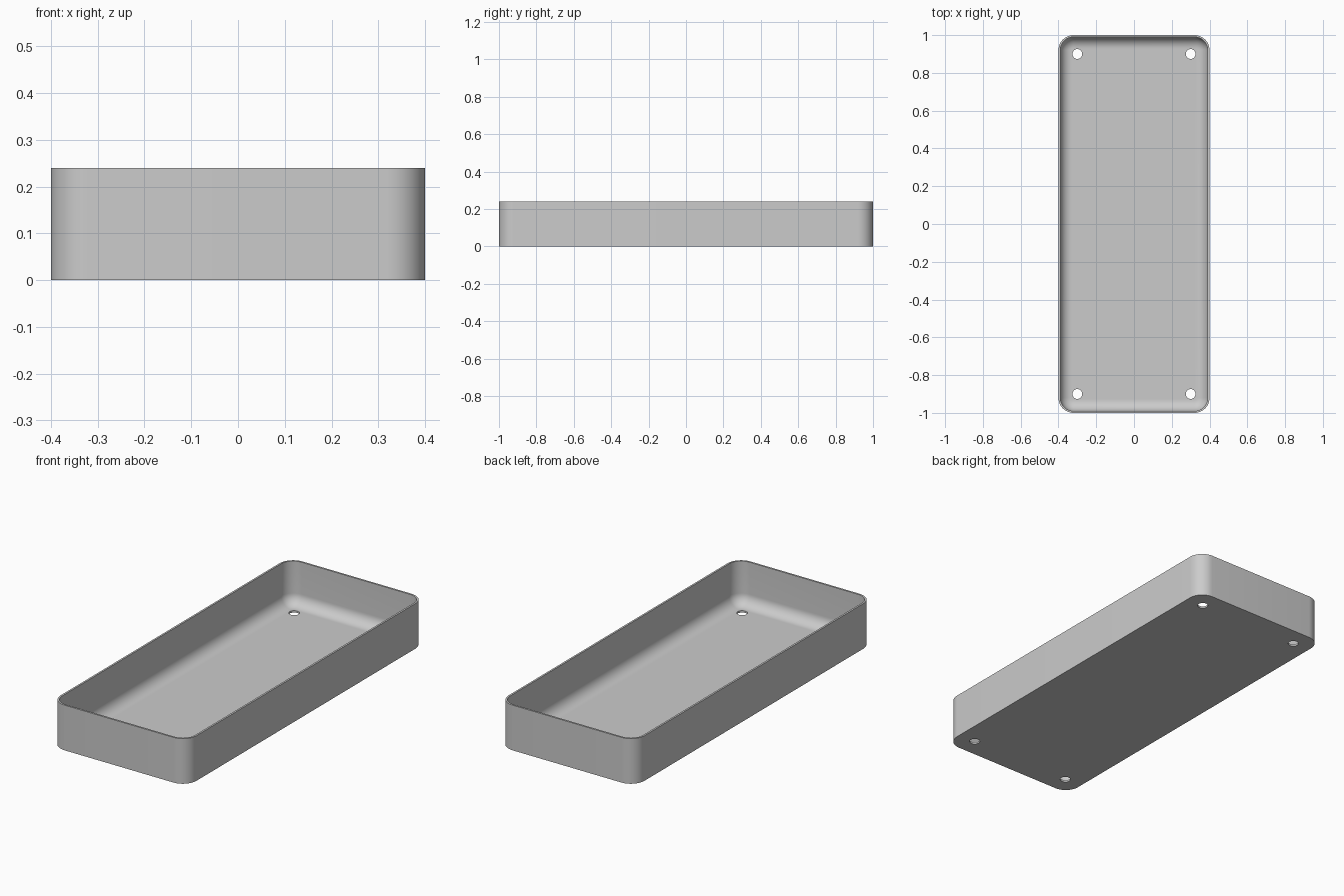
import bpy, bmesh, math

cube = bpy.data.objects.get("Cube")
if cube:
    bpy.data.objects.remove(cube, do_unlink=True)

HALF_X, HALF_Y, HEIGHT = 0.4, 1.0, 0.24
CORNER, WALL, FLOOR, FILLET = 0.08, 0.01, 0.01, 0.06
STEPS = 12

grey = bpy.data.materials.new("grey_plastic")
grey.use_nodes = True
colour = (0.6, 0.6, 0.6, 1)
grey.diffuse_color = colour
grey.node_tree.nodes["Principled BSDF"].inputs["Base Color"].default_value = colour


def make_object(name, bm):
    bmesh.ops.recalc_face_normals(bm, faces=bm.faces)
    mesh = bpy.data.meshes.new(name)
    bm.to_mesh(mesh)
    bm.free()
    mesh.materials.append(grey)
    obj = bpy.data.objects.new(name, mesh)
    bpy.context.collection.objects.link(obj)
    return obj


def rounded_loop(bm, inset, z):
    """Rounded rectangle ring, moved inward by inset."""
    radius = CORNER - inset
    ring = []
    for quarter, (sx, sy) in enumerate([(1, 1), (-1, 1), (-1, -1), (1, -1)]):
        for i in range(STEPS + 1):
            a = math.pi / 2 * (quarter + i / STEPS)
            ring.append(bm.verts.new((sx * (HALF_X - CORNER) + radius * math.cos(a),
                                      sy * (HALF_Y - CORNER) + radius * math.sin(a), z)))
    return ring


# Tray section: outside wall, rim, inside wall, fillet down to the floor
section = [(0, 0), (0, HEIGHT), (WALL, HEIGHT)]
for i in range(STEPS + 1):
    a = math.pi / 2 * i / STEPS
    section.append((WALL + FILLET * (1 - math.cos(a)),
                    FLOOR + FILLET * (1 - math.sin(a))))

bm = bmesh.new()
rings = [rounded_loop(bm, inset, z) for inset, z in section]
for low, high in zip(rings, rings[1:]):
    for i in range(len(low)):
        j = (i + 1) % len(low)
        bm.faces.new((low[i], low[j], high[j], high[i]))
bm.faces.new(rings[0])
bm.faces.new(rings[-1])
tray = make_object("tray", bm)

# Four mounting holes through the floor
bm = bmesh.new()
for sx in (-1, 1):
    for sy in (-1, 1):
        made = bmesh.ops.create_cone(bm, cap_ends=True, segments=32,
                                     radius1=0.026, radius2=0.026, depth=0.2)
        bmesh.ops.translate(bm, verts=made["verts"], vec=(sx * 0.3, sy * 0.9, 0))
cutter = make_object("hole_cutter", bm)
cutter.hide_render = True

cut = tray.modifiers.new("mounting_holes", 'BOOLEAN')
cut.operation = 'DIFFERENCE'
cut.solver = 'EXACT'
cut.object = cutter
bpy.ops.object.select_all(action='DESELECT')
tray.select_set(True)
bpy.context.view_layer.objects.active = tray
bpy.ops.object.modifier_apply(modifier=cut.name)
bpy.data.objects.remove(cutter, do_unlink=True)

bpy.ops.object.shade_smooth_by_angle(angle=math.radians(35))
